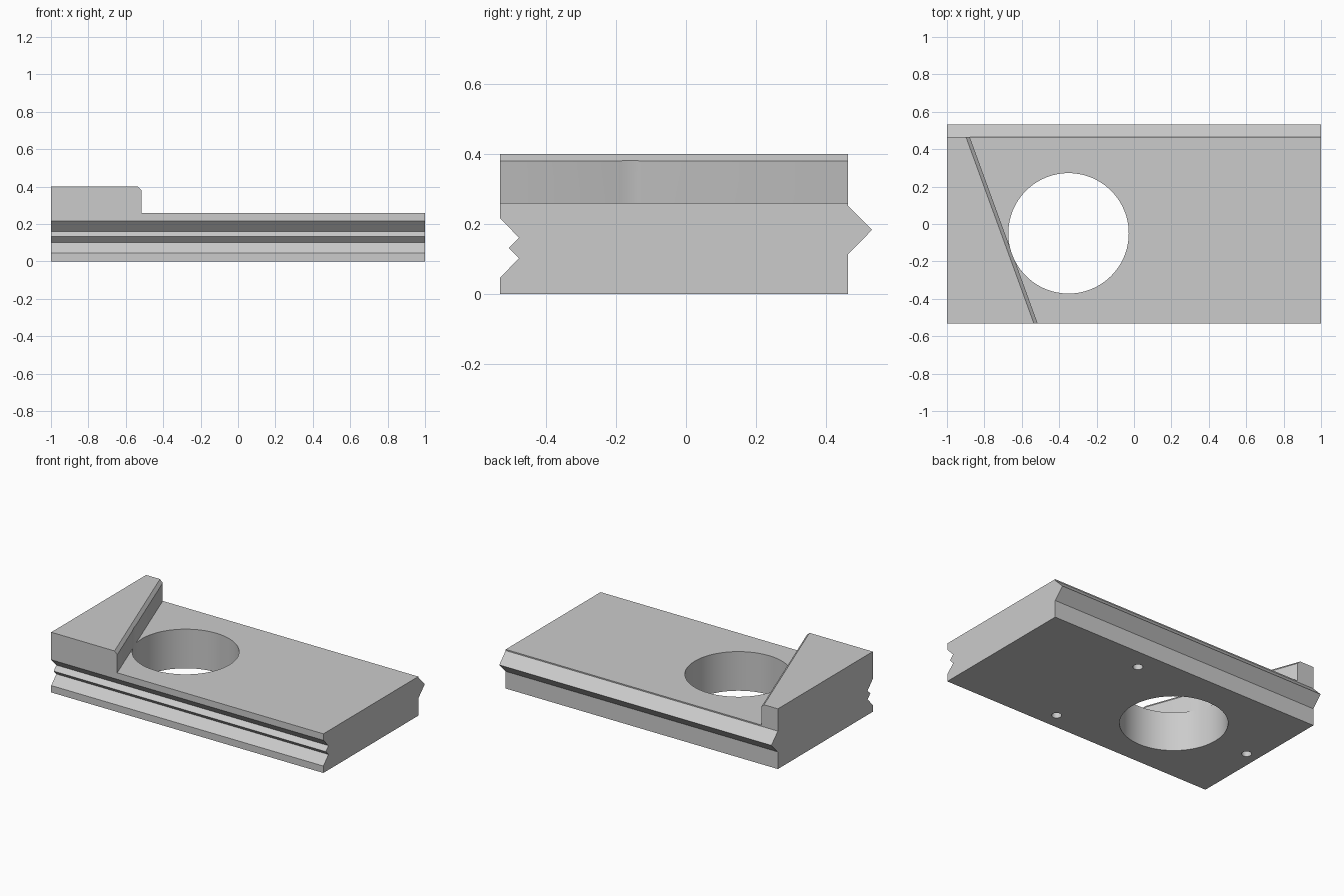
import bpy
import bmesh
import math

cube = bpy.data.objects.get("Cube")
if cube:
    bpy.data.objects.remove(cube, do_unlink=True)

FRONT, BACK, DECK, TOP = -0.532, 0.464, 0.26, 0.40

grey = bpy.data.materials.new("light grey")
grey.use_nodes = True
colour = (0.6, 0.6, 0.6, 1)
grey.diffuse_color = colour
grey.node_tree.nodes["Principled BSDF"].inputs["Base Color"].default_value = colour


def prism(name, end_a, end_b):
    """Solid joining two matching outlines."""
    bm = bmesh.new()
    a = [bm.verts.new(p) for p in end_a]
    b = [bm.verts.new(p) for p in end_b]
    bm.faces.new(a)
    bm.faces.new(b[::-1])
    for i in range(len(a)):
        j = (i + 1) % len(a)
        bm.faces.new((a[j], a[i], b[i], b[j]))
    bmesh.ops.recalc_face_normals(bm, faces=bm.faces)
    mesh = bpy.data.meshes.new(name)
    bm.to_mesh(mesh)
    bm.free()
    mesh.materials.append(grey)
    obj = bpy.data.objects.new(name, mesh)
    bpy.context.collection.objects.link(obj)
    return obj


def cylinder(name, x, y, radius, low, high, sides):
    ring = [(x + radius * math.cos(t), y + radius * math.sin(t))
            for t in (math.tau * i / sides for i in range(sides))]
    return prism(name, [(*p, low) for p in ring], [(*p, high) for p in ring])


def combine(target, other, operation):
    """Apply a boolean and discard the helper."""
    mod = target.modifiers.new(operation.title(), 'BOOLEAN')
    mod.operation, mod.solver, mod.object = operation, 'EXACT', other
    bpy.context.view_layer.objects.active = target
    bpy.ops.object.modifier_apply(modifier=mod.name)
    bpy.data.objects.remove(other, do_unlink=True)


# Slab with a double groove in front and a V tongue behind
profile = [(FRONT, 0), (FRONT, 0.046), (-0.478, 0.102), (-0.507, 0.132),
           (-0.478, 0.161), (FRONT, 0.217), (FRONT, DECK), (BACK, DECK),
           (BACK, 0.252), (0.532, 0.183), (BACK, 0.114), (BACK, 0)]
body = prism("grooved_plate", [(-1, *p) for p in profile], [(1, *p) for p in profile])


# Raised slanted block with a chamfered top edge
def block_end(y, edge):
    return [(-1, y, DECK - 0.005), (edge, y, DECK - 0.005), (edge, y, TOP - 0.02),
            (edge - 0.02, y, TOP), (-1, y, TOP)]


block = prism("slanted_block", block_end(FRONT, -0.515), block_end(BACK, -0.878))
combine(body, block, 'UNION')

# Large through hole
combine(body, cylinder("bore_cutter", -0.35, -0.05, 0.322, -0.2, 0.7, 96), 'DIFFERENCE')

# Three blind holes underneath
for x, y in ((0.243, 0.325), (0.243, -0.425), (-0.914, -0.05)):
    combine(body, cylinder("pin_cutter", x, y, 0.03, -0.1, 0.1, 32), 'DIFFERENCE')

# Smooth bore walls, crisp edges elsewhere
bpy.ops.object.select_all(action='DESELECT')
body.select_set(True)
bpy.context.view_layer.objects.active = body
bpy.ops.object.shade_smooth_by_angle(angle=math.radians(25))
